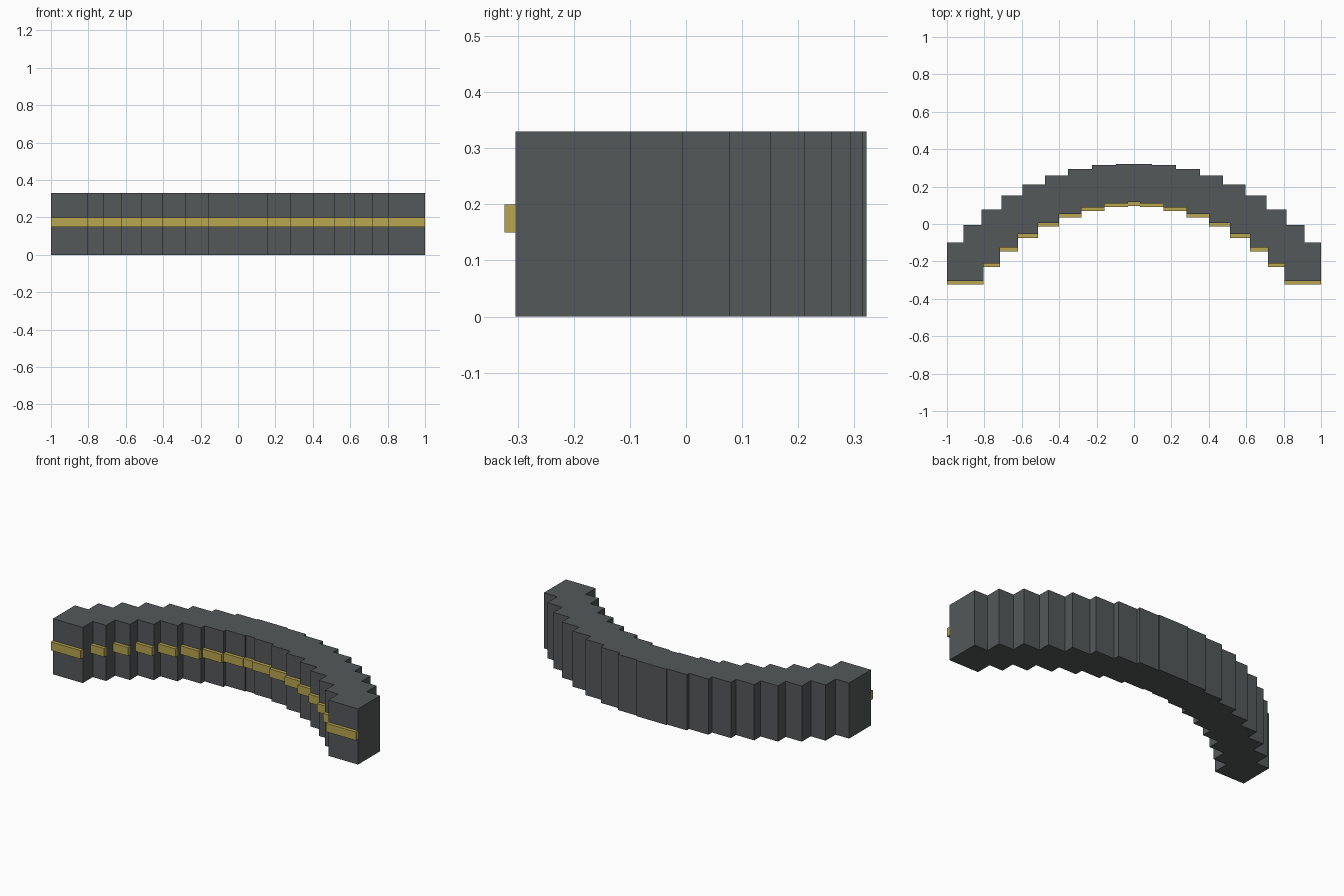
import bpy, bmesh, math

cube = bpy.data.objects.get("Cube")
if cube:
    bpy.data.objects.remove(cube, do_unlink=True)

STEPS = 8               # blocks on each side of the middle one
RADIUS = 1.178
SWEEP = math.radians(50)
HALF_W = 0.0975
DEPTH = 0.205
HEIGHT = 0.33
BACK = 0.322


def material(name, rgb):
    mat = bpy.data.materials.new(name)
    mat.use_nodes = True
    color = (*rgb, 1)
    mat.diffuse_color = color
    bsdf = next(n for n in mat.node_tree.nodes if n.type == 'BSDF_PRINCIPLED')
    bsdf.inputs["Base Color"].default_value = color
    return mat


def prism(name, outline, z0, z1, mat):
    """Extrude a flat outline from z0 to z1."""
    bm = bmesh.new()
    face = bm.faces.new([bm.verts.new((x, y, z0)) for x, y in outline])
    top = bmesh.ops.extrude_face_region(bm, geom=[face])["geom"]
    verts = [v for v in top if isinstance(v, bmesh.types.BMVert)]
    bmesh.ops.translate(bm, verts=verts, vec=(0, 0, z1 - z0))
    bmesh.ops.recalc_face_normals(bm, faces=bm.faces[:])
    mesh = bpy.data.meshes.new(name)
    bm.to_mesh(mesh)
    bm.free()
    mesh.materials.append(mat)
    obj = bpy.data.objects.new(name, mesh)
    bpy.context.collection.objects.link(obj)
    return obj


grey = material("dark grey", (0.089, 0.098, 0.1))
gold = material("dull gold", (0.485, 0.381, 0.08))

# Block centres and back edges along the arc
angles = [SWEEP * k / STEPS for k in range(STEPS + 1)]
xs = [RADIUS * math.sin(a) for a in angles]
backs = [BACK - RADIUS * (1 - math.cos(a)) for a in angles]
fronts = [b - DEPTH for b in backs]

# Stepped curved body: right half outline, then mirrored
half = []
for k in range(1, STEPS + 1):
    inner = xs[k] - HALF_W
    half += [(inner, fronts[k - 1]), (inner, fronts[k])]
half.append((xs[STEPS] + HALF_W, fronts[STEPS]))
for k in range(STEPS, 0, -1):
    half += [(xs[k] + HALF_W, backs[k]), (xs[k - 1] + HALF_W, backs[k])]
half.append((HALF_W, backs[0]))
prism("curved_body", half + [(-x, y) for x, y in reversed(half)], 0, HEIGHT, grey)


# Trim bar on the front of every step
def trim(name, x0, x1, front):
    y0, y1 = front - 0.02, front + 0.001
    prism(name, [(x0, y0), (x1, y0), (x1, y1), (x0, y1)], 0.15, 0.2, gold)


edges = [x - HALF_W for x in xs] + [xs[STEPS] + HALF_W]
trim("trim_middle", -edges[1], edges[1], fronts[0])
for k in range(1, STEPS + 1):
    trim(f"trim_left_{k}", edges[k], edges[k + 1], fronts[k])
    trim(f"trim_right_{k}", -edges[k + 1], -edges[k], fronts[k])
